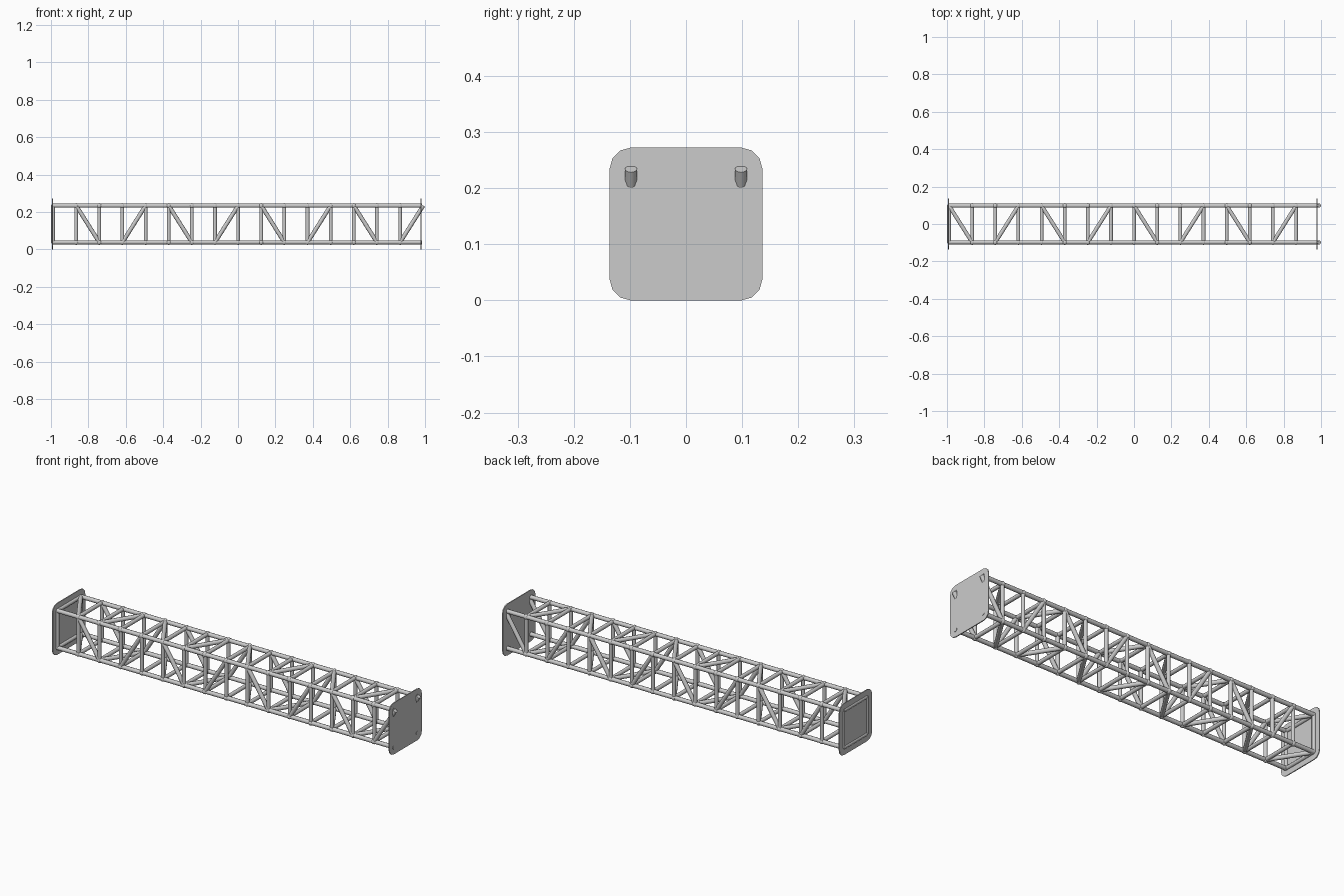
import bpy, bmesh
from math import sin, cos, pi, radians
from mathutils import Vector, Matrix

if "Cube" in bpy.data.objects:
    bpy.data.objects.remove(bpy.data.objects["Cube"])

H = 0.098          # half spacing of the chords
ZC = 0.136         # centre height
X0, BAYS = -0.989, 16
STEP = 0.1237
R = 0.011          # tube radius
CORNERS = [(sy, sz) for sy in (-1, 1) for sz in (-1, 1)]


def station(i):
    return X0 + STEP * i


def point(x, sy, sz):
    return Vector((x, sy * H, ZC + sz * H))


def finish(name, bm, smooth=True):
    bmesh.ops.recalc_face_normals(bm, faces=bm.faces)
    me = bpy.data.meshes.new(name)
    bm.to_mesh(me)
    bm.free()
    ob = bpy.data.objects.new(name, me)
    bpy.context.collection.objects.link(ob)
    if smooth:
        bpy.ops.object.select_all(action='DESELECT')
        ob.select_set(True)
        bpy.context.view_layer.objects.active = ob
        bpy.ops.object.shade_smooth_by_angle(angle=radians(40))
    return ob


def tubes(name, pairs, r=R, sides=10):
    bm = bmesh.new()
    for a, b in pairs:
        d = b - a
        m = Matrix.Translation((a + b) / 2) @ d.to_track_quat('Z', 'Y').to_matrix().to_4x4()
        bmesh.ops.create_cone(bm, cap_ends=True, segments=sides, radius1=r,
                              radius2=r, depth=d.length, matrix=m)
    return finish(name, bm)


def end_plate(name, x, half=0.136, rad=0.037, t=0.005):
    bm = bmesh.new()
    vs = []
    c = half - rad
    for k, (sy, sz) in enumerate([(1, 1), (-1, 1), (-1, -1), (1, -1)]):
        for j in range(4):
            a = k * pi / 2 + j * pi / 6
            vs.append(bm.verts.new((x - t / 2, sy * c + rad * cos(a),
                                    ZC + sz * c + rad * sin(a))))
    f = bm.faces.new(vs)
    ext = bmesh.ops.extrude_face_region(bm, geom=[f], use_keep_orig=True)
    new = [g for g in ext['geom'] if isinstance(g, bmesh.types.BMVert)]
    bmesh.ops.translate(bm, verts=new, vec=(t, 0, 0))
    return finish(name, bm, smooth=False)


# four long chords
tubes("main_chords", [(point(X0, *c), point(0.983, *c)) for c in CORNERS])

# square frames at every station except the far end
posts, rungs = [], []
for i in range(BAYS):
    x = station(i)
    for s in (-1, 1):
        posts.append((point(x, s, -1), point(x, s, 1)))
        rungs.append((point(x, -1, s), point(x, 1, s)))
tubes("vertical_posts", posts, 0.010)
tubes("cross_rungs", rungs, 0.010)

# diagonals: side faces use odd bays, top and bottom use even bays
side, flat = [], []
for i in range(BAYS):
    a, b = station(i), station(i + 1)
    d = 1 if i % 4 < 2 else -1
    for s in (-1, 1):
        if i % 2:
            side.append((point(a, s, d), point(b, s, -d)))
        else:
            flat.append((point(a, d, s), point(b, -d, s)))
tubes("side_diagonals", side)
tubes("top_bottom_diagonals", flat)

# small weld joints where members meet
bm = bmesh.new()
for i in range(1, BAYS):
    for c in CORNERS:
        bmesh.ops.create_uvsphere(bm, u_segments=10, v_segments=6, radius=0.014,
                                  matrix=Matrix.Translation(point(station(i), *c)))
finish("weld_joints", bm)

# rounded end plates
end_plate("left_end_plate", -0.992)
end_plate("right_end_plate", 0.979)
